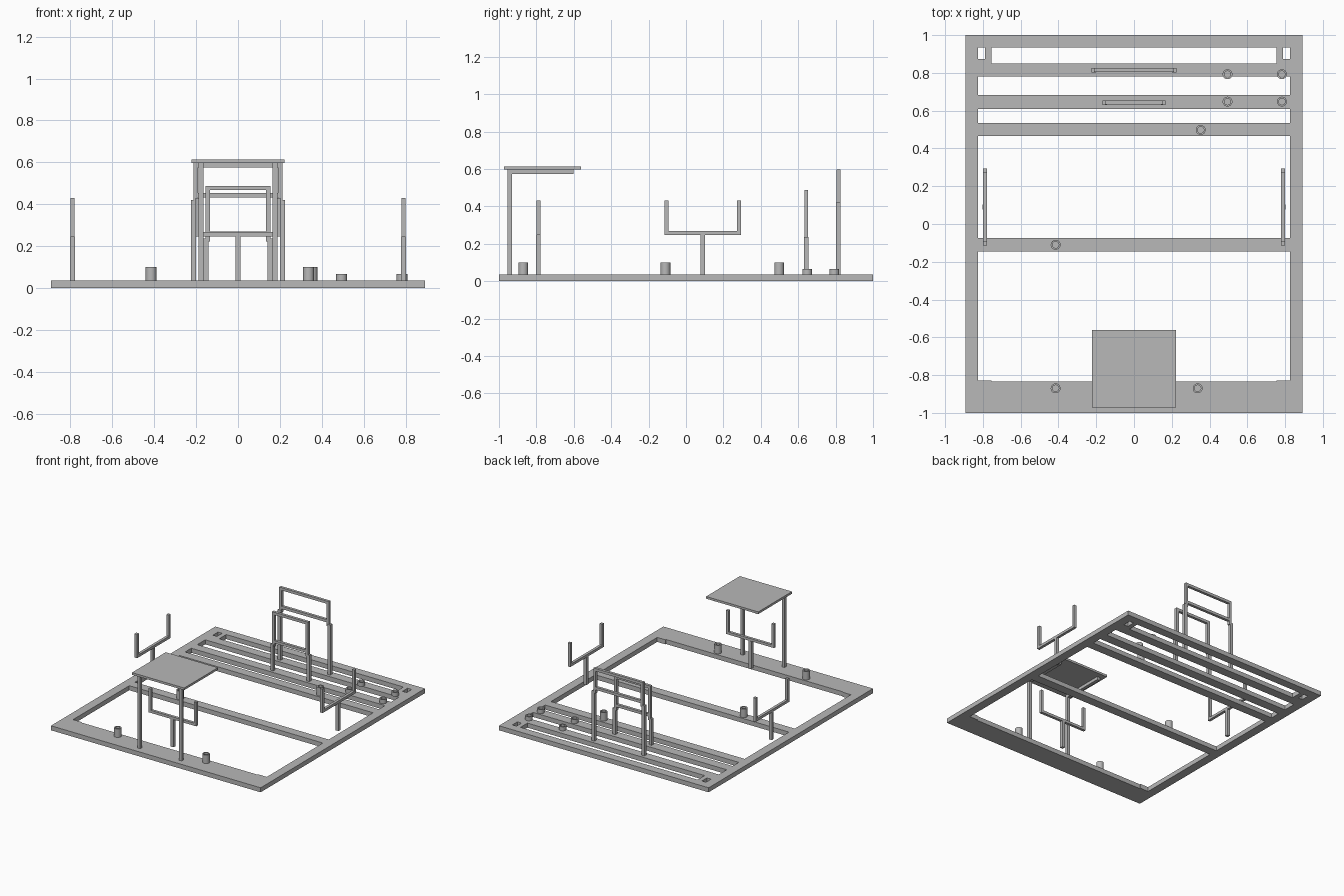
import bpy, bmesh, math
from mathutils import Matrix, Vector

cube = bpy.data.objects.get("Cube")
if cube:
    bpy.data.objects.remove(cube, do_unlink=True)

grey = bpy.data.materials.new("plain_grey")
grey.diffuse_color = (0.48, 0.48, 0.48, 1)
grey.use_nodes = True
grey.node_tree.nodes["Principled BSDF"].inputs["Base Color"].default_value = (0.48, 0.48, 0.48, 1)

DECK = 0.035   # top of the base frame
BAR = 0.021    # thin bar width
POST = 0.024   # post width


def finish(name, bm):
    mesh = bpy.data.meshes.new(name)
    bm.to_mesh(mesh)
    bm.free()
    mesh.materials.append(grey)
    obj = bpy.data.objects.new(name, mesh)
    bpy.context.collection.objects.link(obj)
    return obj


def add_box(bm, x0, x1, y0, y1, z0, z1):
    size = Matrix.Diagonal((x1 - x0, y1 - y0, z1 - z0, 1))
    centre = Vector(((x0 + x1) / 2, (y0 + y1) / 2, (z0 + z1) / 2))
    bmesh.ops.create_cube(bm, size=1, matrix=Matrix.Translation(centre) @ size)


def add_post(bm, x, y, z0, z1, w=POST):
    add_box(bm, x - w / 2, x + w / 2, y - w / 2, y + w / 2, z0, z1)


# Base frame: side rails, cross rails and slotted rear corners
OUT, INN = 0.893, 0.825
bm = bmesh.new()
for s in (-1, 1):
    add_box(bm, *sorted((s * INN, s * OUT)), -1, 1, 0, DECK)
    add_box(bm, *sorted((s * 0.755, s * 0.79)), 0.85, 0.935, 0, DECK)
    add_box(bm, *sorted((s * 0.79, s * INN)), 0.85, 0.873, 0, DECK)
    add_box(bm, *sorted((s * 0.755, s * INN)), -0.835, -0.828, 0, DECK)
for y0, y1 in ((-1, -0.835), (-0.145, -0.075), (0.465, 0.535),
               (0.61, 0.683), (0.78, 0.85), (0.935, 1)):
    add_box(bm, -INN, INN, y0, y1, 0, DECK)
finish("base_frame", bm)


# Raised table: top, two legs and the arms under the top
bm = bmesh.new()
add_box(bm, -0.222, 0.222, -0.972, -0.562, 0.596, 0.613)
finish("table_top", bm)
bm = bmesh.new()
for x in (-0.177, 0.177):
    add_post(bm, x, -0.942, DECK, 0.572)
    add_box(bm, x - POST / 2, x + POST / 2, -0.954, -0.602, 0.572, 0.596)
finish("table_legs", bm)


# U-shaped rests on a single post
def rest(name, x, y, turn):
    bm = bmesh.new()
    half = 0.204
    add_post(bm, 0, 0, DECK, 0.247)
    add_box(bm, -half, half, -BAR / 2, BAR / 2, 0.247, 0.267)
    for s in (-1, 1):
        add_post(bm, s * (half - BAR / 2), 0, 0.267, 0.43, BAR)
    obj = finish(name, bm)
    obj.location = (x, y, 0)
    obj.rotation_euler.z = turn


rest("front_rest", 0, -0.789, 0)
rest("left_rest", 0.79, 0.09, math.pi / 2)
rest("right_rest", -0.79, 0.09, math.pi / 2)


# Rear hoops: a closed loop held by two thicker posts
def hoop(name, y, half, split, top):
    bm = bmesh.new()
    inner = half - BAR
    for s in (-1, 1):
        add_post(bm, s * half, y, DECK, split)
        add_post(bm, s * (half - BAR / 2), y, split - 0.015, top, BAR)
    for z in (split + 0.012, top - BAR):
        add_box(bm, -inner, inner, y - BAR / 2, y + BAR / 2, z, z + BAR)
    finish(name, bm)


hoop("tall_hoop", 0.815, 0.212, 0.42, 0.596)
hoop("short_hoop", 0.643, 0.154, 0.237, 0.488)


# Tubular pegs standing on the rails
def peg(name, x, y, top, sides=32):
    bm = bmesh.new()
    rings = []
    for r, z in ((0.026, DECK), (0.026, top), (0.017, top), (0.017, DECK)):
        rings.append([bm.verts.new((x + r * math.cos(a), y + r * math.sin(a), z))
                      for a in (i * math.tau / sides for i in range(sides))])
    for a, b in zip(rings, rings[1:]):
        for i in range(sides):
            j = (i + 1) % sides
            bm.faces.new((a[i], a[j], b[j], b[i]))
    obj = finish(name, bm)
    bpy.ops.object.select_all(action="DESELECT")
    obj.select_set(True)
    bpy.context.view_layer.objects.active = obj
    bpy.ops.object.shade_smooth_by_angle()


for x in (0.495, 0.783):
    for y in (0.793, 0.648):
        peg("short_peg", x, y, 0.066)
for x, y in ((0.353, 0.498), (-0.415, -0.11), (-0.415, -0.87), (0.337, -0.87)):
    peg("tall_peg", x, y, 0.1)
